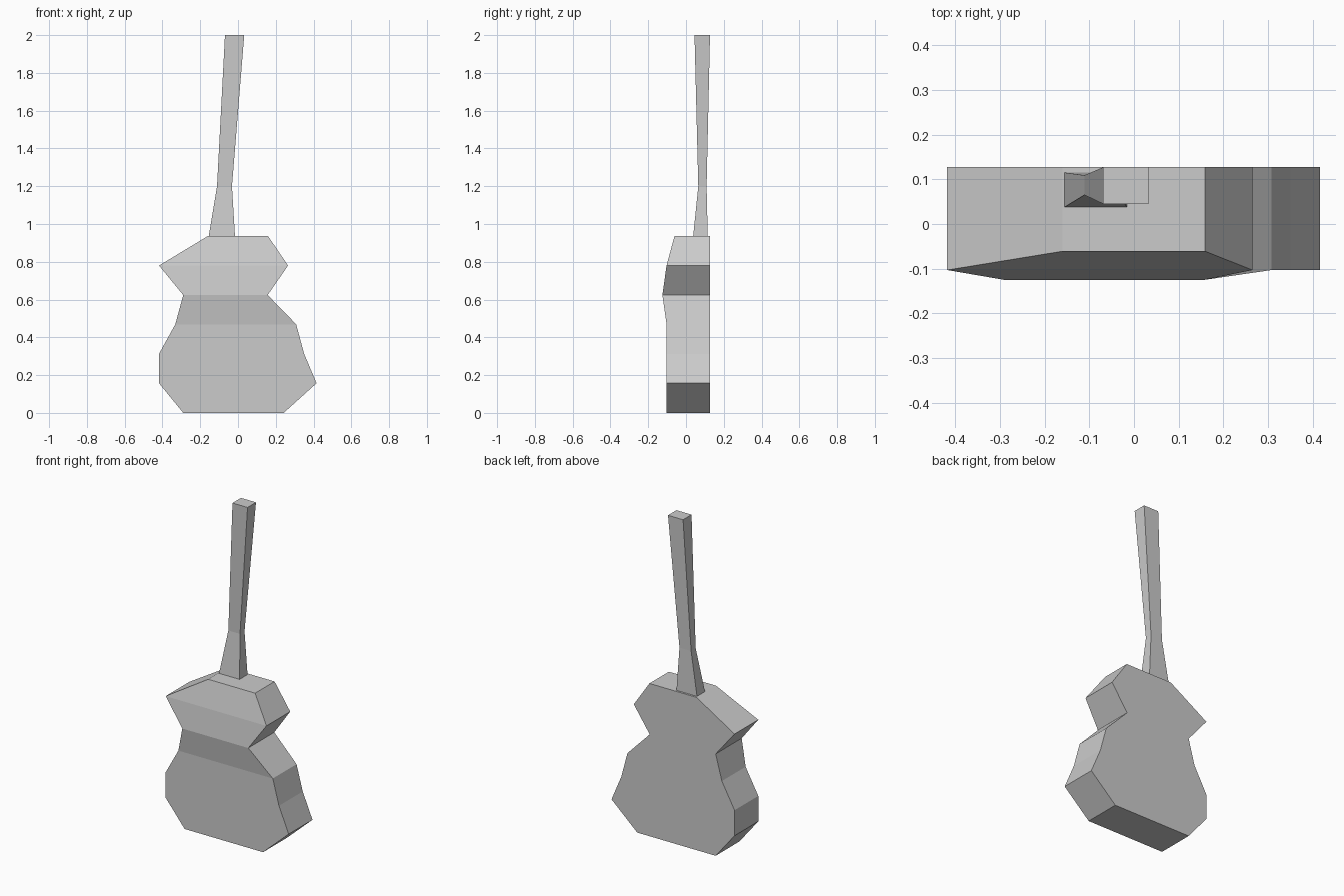
import bpy
import bmesh

if "Cube" in bpy.data.objects:
    bpy.data.objects.remove(bpy.data.objects["Cube"])


def loft(name, sections):
    """Skin rectangular sections (z, left, right, front, back) from bottom to top."""
    bm = bmesh.new()
    rings = [[bm.verts.new(p) for p in ((l, f, z), (r, f, z), (r, b, z), (l, b, z))]
             for z, l, r, f, b in sections]
    for low, high in zip(rings, rings[1:]):
        for i in range(4):
            j = (i + 1) % 4
            bm.faces.new((low[i], low[j], high[j], high[i]))
    bm.faces.new(rings[0][::-1])
    bm.faces.new(rings[-1])
    bmesh.ops.recalc_face_normals(bm, faces=bm.faces)
    mesh = bpy.data.meshes.new(name)
    bm.to_mesh(mesh)
    bm.free()
    obj = bpy.data.objects.new(name, mesh)
    bpy.context.collection.objects.link(obj)
    return obj


# Faceted, waisted guitar body with a flat back
loft("guitar_body", [
    (0.000, -0.290, 0.242, -0.103, 0.127),
    (0.157, -0.418, 0.416, -0.103, 0.127),
    (0.313, -0.418, 0.350, -0.103, 0.127),
    (0.469, -0.332, 0.308, -0.103, 0.127),
    (0.624, -0.290, 0.157, -0.125, 0.127),
    (0.780, -0.418, 0.265, -0.103, 0.127),
    (0.936, -0.160, 0.159, -0.061, 0.127),
])

# Leaning neck, narrowest above the heel and wider at the head
loft("guitar_neck", [
    (0.936, -0.155, -0.016, 0.038, 0.115),
    (1.200, -0.111, -0.032, 0.065, 0.109),
    (2.000, -0.069, 0.033, 0.045, 0.127),
])
